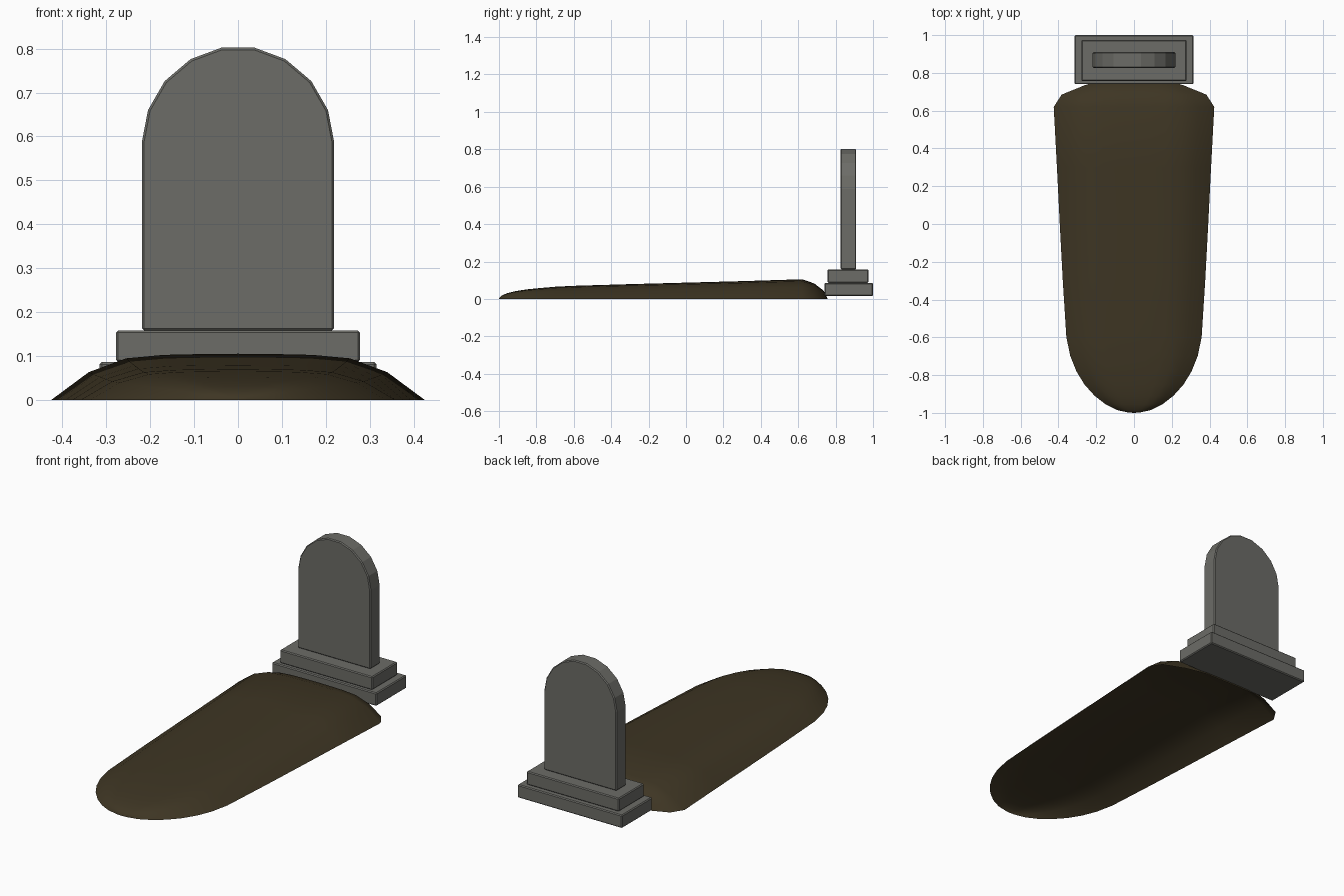
import bpy, bmesh, math

if "Cube" in bpy.data.objects:
    bpy.data.objects.remove(bpy.data.objects["Cube"])


def material(name, rgb):
    m = bpy.data.materials.new(name)
    m.diffuse_color = (*rgb, 1)
    m.use_nodes = True
    m.node_tree.nodes["Principled BSDF"].inputs["Base Color"].default_value = m.diffuse_color
    return m


stone = material("grey_stone", (0.15, 0.15, 0.135))
soil = material("dark_soil", (0.048, 0.036, 0.017))


def finish(name, bm, mat):
    me = bpy.data.meshes.new(name)
    bm.to_mesh(me)
    bm.free()
    ob = bpy.data.objects.new(name, me)
    bpy.context.collection.objects.link(ob)
    me.materials.append(mat)
    return ob


def slab(name, profile, y0, y1):
    """Extrude an x-z outline from y0 to y1 with slightly worn edges."""
    bm = bmesh.new()
    face = bm.faces.new([bm.verts.new((x, y0, z)) for x, z in profile])
    ext = bmesh.ops.extrude_face_region(bm, geom=[face])
    for v in ext["geom"]:
        if isinstance(v, bmesh.types.BMVert):
            v.co.y = y1
    bmesh.ops.recalc_face_normals(bm, faces=bm.faces)
    ob = finish(name, bm, stone)
    bev = ob.modifiers.new("worn_edges", "BEVEL")
    bev.width = 0.005
    bev.segments = 1
    bev.limit_method = 'ANGLE'
    bev.angle_limit = math.radians(40)
    return ob


def rect(w, z0, z1):
    return [(-w, z0), (w, z0), (w, z1), (-w, z1)]


# Stepped plinth
slab("lower_plinth", rect(0.315, 0.015, 0.086), 0.74, 1.0)
slab("upper_plinth", rect(0.278, 0.086, 0.158), 0.757, 0.975)

# Round-topped headstone
half = [(0.219, 0.158), (0.219, 0.587), (0.205, 0.66), (0.167, 0.726),
        (0.108, 0.776), (0.038, 0.802)]
slab("headstone", half + [(-x, z) for x, z in reversed(half)], 0.826, 0.91)

# Grave mound: open-bottomed shell lofted through (y, half width, height)
stations = [(-0.998, 0.03, 0.006), (-0.985, 0.09, 0.018), (-0.955, 0.15, 0.031),
            (-0.91, 0.208, 0.042), (-0.85, 0.262, 0.051), (-0.78, 0.305, 0.058),
            (-0.7, 0.337, 0.065), (-0.6, 0.358, 0.07), (-0.3, 0.377, 0.079),
            (0.0, 0.393, 0.087), (0.3, 0.408, 0.095), (0.62, 0.425, 0.105),
            (0.685, 0.383, 0.083), (0.735, 0.26, 0.045), (0.757, 0.18, 0.001)]
arc = [(1, 0), (0.8, 0.6), (0.6, 0.9), (0.4, 0.975), (0.2, 0.993), (0, 1)]
section = arc + [(-x, z) for x, z in reversed(arc[:-1])]
bm = bmesh.new()
rows = [[bm.verts.new((x * w, y, z * h)) for x, z in section]
        for y, w, h in stations]
tip = bm.verts.new((0, -1, 0))
for a, b in zip(rows, rows[1:]):
    for i in range(len(section) - 1):
        bm.faces.new((a[i], a[i + 1], b[i + 1], b[i]))
for i in range(len(section) - 1):
    bm.faces.new((tip, rows[0][i + 1], rows[0][i]))
bmesh.ops.recalc_face_normals(bm, faces=bm.faces)
# make the shell face upward
bm.normal_update()
if sum(f.normal.z for f in bm.faces) < 0:
    bmesh.ops.reverse_faces(bm, faces=bm.faces)
for f in bm.faces:
    f.smooth = True
finish("grave_mound", bm, soil)
